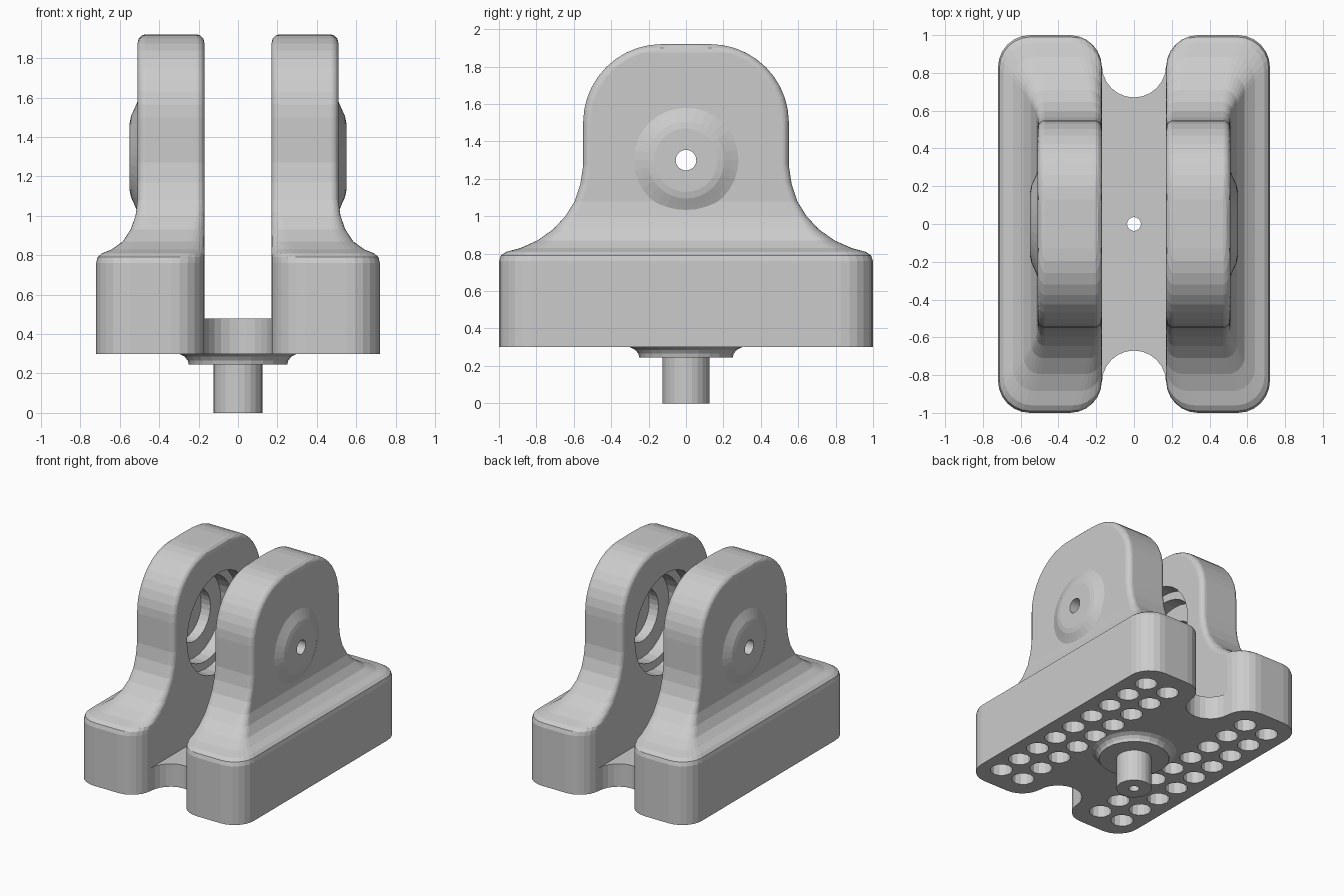
import bpy, bmesh, math
from mathutils import Matrix, Vector

cube = bpy.data.objects.get("Cube")
if cube:
    bpy.data.objects.remove(cube, do_unlink=True)

grey = bpy.data.materials.new("plain_grey")
grey.use_nodes = True
GREY = (0.6, 0.6, 0.6, 1)
grey.diffuse_color = GREY
grey.node_tree.nodes["Principled BSDF"].inputs["Base Color"].default_value = GREY

INNER = 0.17      # half gap between the two ears
AXLE_Z = 1.3      # height of the axle hole
TO_X = Matrix.Translation((0, 0, AXLE_Z)) @ Matrix.Rotation(math.pi / 2, 4, 'Y')


def finish(name, bm):
    bmesh.ops.recalc_face_normals(bm, faces=bm.faces)
    mesh = bpy.data.meshes.new(name)
    bm.to_mesh(mesh)
    bm.free()
    mesh.materials.append(grey)
    ob = bpy.data.objects.new(name, mesh)
    bpy.context.scene.collection.objects.link(ob)
    return ob


def skin(bm, rings, closed=False):
    """Bridge rings of points; cap the ends unless the rings form a loop."""
    rows = [[bm.verts.new(p) for p in ring] for ring in rings]
    n = len(rows[0])
    pairs = list(zip(rows, rows[1:])) + ([(rows[-1], rows[0])] if closed else [])
    for a, b in pairs:
        for i in range(n):
            j = (i + 1) % n
            bm.faces.new((a[i], a[j], b[j], b[i]))
    if not closed:
        bm.faces.new(rows[0])
        bm.faces.new(rows[-1])


def lathe(bm, profile, segs, matrix=Matrix(), closed=False):
    angles = [2 * math.pi * i / segs for i in range(segs)]
    skin(bm, [[matrix @ Vector((r * math.cos(a), r * math.sin(a), h)) for a in angles]
              for r, h in profile], closed)


def cut(ob, cutter):
    cutter.hide_render = True
    mod = ob.modifiers.new("cut", 'BOOLEAN')
    mod.operation, mod.solver, mod.object = 'DIFFERENCE', 'EXACT', cutter


def mirror_x(ob):
    mod = ob.modifiers.new("mirror", 'MIRROR')
    mod.use_mirror_merge = False


def bake(ob, *cutters):
    """Apply the modifiers and discard the cutters."""
    deps = bpy.context.evaluated_depsgraph_get()
    mesh = bpy.data.meshes.new_from_object(ob.evaluated_get(deps))
    ob.modifiers.clear()
    ob.data = mesh
    for c in cutters:
        bpy.data.objects.remove(c, do_unlink=True)


def section(z, outer, half_y, rx, ry, inset=0):
    """Rounded rectangle at height z, from the inner face to the outer face."""
    x0, x1 = INNER + inset, outer - inset
    cx, hx = (x0 + x1) / 2, (x1 - x0) / 2
    ring = []
    for k, (sx, sy) in enumerate(((1, 1), (-1, 1), (-1, -1), (1, -1))):
        for i in range(7):
            a = math.radians(90 * k + 15 * i)
            ring.append((cx + sx * (hx - rx) + rx * math.cos(a),
                         sy * (half_y - ry) + ry * math.sin(a), z))
    return ring


# Foot, flare and straight part of an ear: height, outer x, half length, corner radius
levels = [(0.30, 0.72, 1.0, 0.17), (0.76, 0.72, 1.0, 0.17), (0.79, 0.713, 0.99, 0.165),
          (0.81, 0.69, 0.96, 0.15), (0.83, 0.64, 0.885, 0.12), (0.87, 0.585, 0.795, 0.09),
          (0.93, 0.545, 0.71, 0.07), (1.0, 0.52, 0.645, 0.05), (1.08, 0.51, 0.595, 0.04),
          (1.17, 0.51, 0.565, 0.04), (1.27, 0.51, 0.55, 0.04), (1.5, 0.51, 0.55, 0.04)]
rings = [section(z, x, y, r, r) for z, x, y, r in levels]

# Rounded top of the ear, with a soft edge
EDGE, ARC = 0.04, 0.42
for step in range(1, 11):
    t = math.radians(9 * step)
    z, half_y = 1.5 + ARC * math.sin(t), 0.13 + ARC * math.cos(t)
    drop = 1.92 - z
    inset = 0
    if drop < EDGE:
        inset = EDGE - math.sqrt(max(0, EDGE ** 2 - (EDGE - drop) ** 2))
    rx = max(EDGE - inset, 0.002)
    ry = min(EDGE / max(math.cos(t), 0.01), half_y * 0.85)
    rings.append(section(z, 0.51, half_y, rx, ry, min(inset, EDGE - 0.002)))

bm = bmesh.new()
skin(bm, rings)
ears = finish("side_ears", bm)

# Stepped bearing pocket with the axle hole behind it
bm = bmesh.new()
lathe(bm, [(0.39, 0.1), (0.39, 0.28), (0.33, 0.28), (0.33, 0.38), (0.2, 0.38),
           (0.2, 0.46), (0.055, 0.46), (0.055, 0.8)], 32, TO_X)
pocket = finish("pocket_cutter", bm)

# Two columns of blind holes under each foot
bm = bmesh.new()
for x in (0.36, 0.56):
    for row in range(-4, 5):
        lathe(bm, [(0.08, 0.2), (0.08, 0.5)], 12, Matrix.Translation((x, row * 0.2, 0)))
holes = finish("hole_cutter", bm)

cut(ears, pocket)
cut(ears, holes)
mirror_x(ears)
bake(ears, pocket, holes)

# Raised round bosses on the outer faces
bm = bmesh.new()
lathe(bm, [(0.055, 0.485), (0.29, 0.485), (0.28, 0.51), (0.245, 0.525), (0.205, 0.543),
           (0.17, 0.55), (0.055, 0.55)], 32, TO_X, closed=True)
bosses = finish("axle_bosses", bm)
mirror_x(bosses)
bake(bosses)

# Web between the feet, with a round notch at each end
outline = []
for s in (1, -1):
    for i in range(13):
        a = math.pi * i / 12
        outline.append((s * INNER * math.cos(a), s * (0.84 - INNER * math.sin(a))))
bm = bmesh.new()
skin(bm, [[(x, y, z) for x, y in outline] for z in (0.30, 0.48)])
web = finish("base_web", bm)
bm = bmesh.new()
lathe(bm, [(0.037, 0.1), (0.037, 0.7)], 16)
bore = finish("bore_cutter", bm)
cut(web, bore)
bake(web, bore)

# Swivel pin with flared flange and a hole right through
bm = bmesh.new()
lathe(bm, [(0.037, 0), (0.125, 0), (0.125, 0.245), (0.25, 0.245), (0.255, 0.265),
           (0.27, 0.285), (0.3, 0.3), (0.037, 0.3)], 24, closed=True)
finish("swivel_pin", bm)
